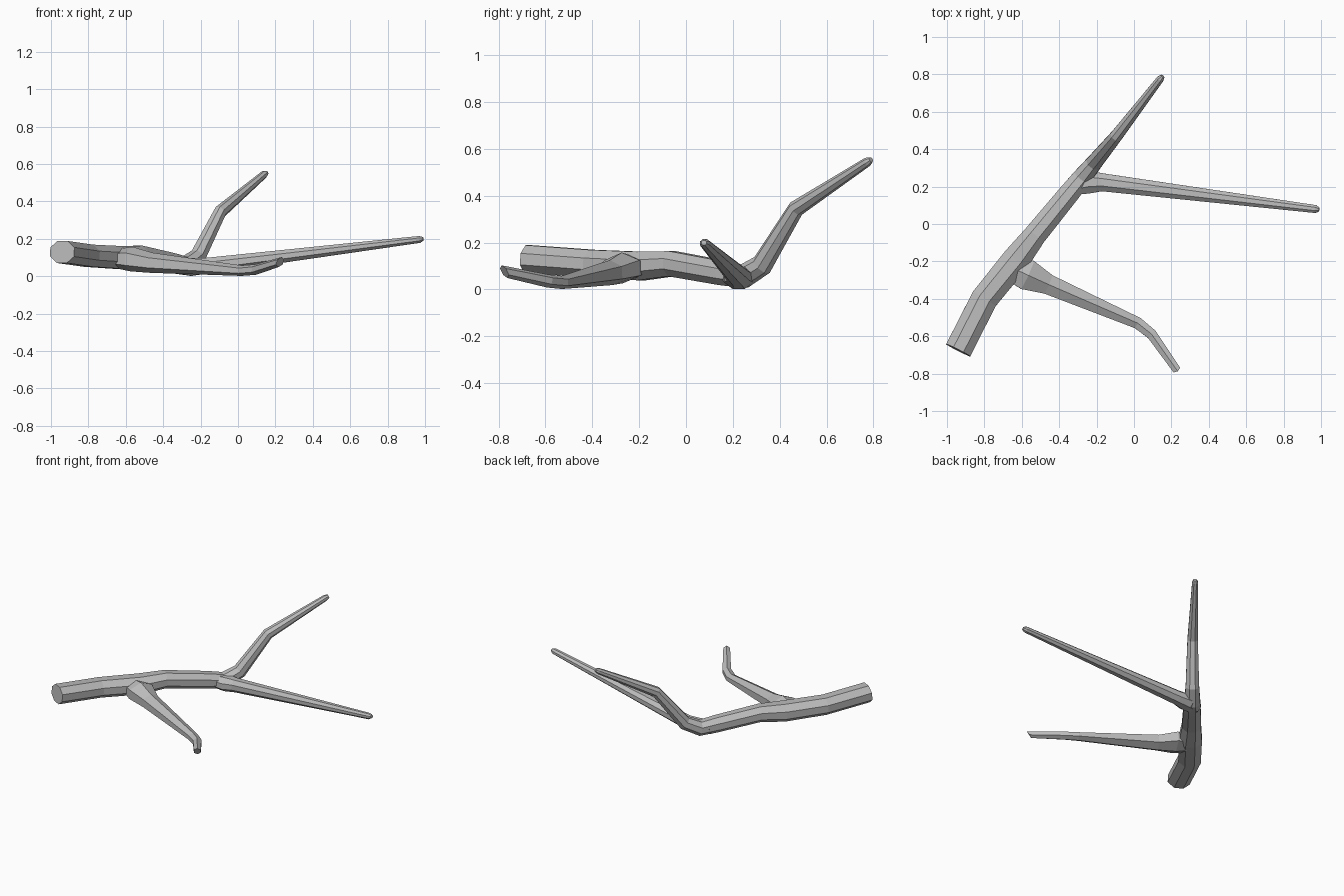
import bpy, bmesh, math
from mathutils import Vector

if "Cube" in bpy.data.objects:
    bpy.data.objects.remove(bpy.data.objects["Cube"], do_unlink=True)

bark = bpy.data.materials.new("grey_bark")
bark.use_nodes = True
grey = (0.5, 0.5, 0.5, 1)
bark.diffuse_color = grey
bark.node_tree.nodes["Principled BSDF"].inputs["Base Color"].default_value = grey


def limb(name, path, sides, end_slant=0.0):
    """Loft a faceted tube through (x, y, z, half width, half height) stations."""
    points = [Vector(p[:3]) for p in path]
    last = len(path) - 1
    bm = bmesh.new()
    rings = []
    for i, p in enumerate(path):
        tangent = Vector()
        if i > 0:
            tangent += (points[i] - points[i - 1]).normalized()
        if i < last:
            tangent += (points[i + 1] - points[i]).normalized()
        tangent.normalize()
        side = tangent.cross(Vector((0, 0, 1))).normalized()
        up = side.cross(tangent)
        ring = []
        for k in range(sides):
            a = math.tau * (k + 0.5) / sides
            co = points[i] + side * math.cos(a) * p[3] + up * math.sin(a) * p[4]
            if i == last:
                co += tangent * math.sin(a) * end_slant
            ring.append(bm.verts.new(co))
        rings.append(ring)
    for a, b in zip(rings, rings[1:]):
        for k in range(sides):
            n = (k + 1) % sides
            bm.faces.new((a[k], a[n], b[n], b[k]))
    bm.faces.new(rings[0])
    bm.faces.new(rings[-1])
    bmesh.ops.recalc_face_normals(bm, faces=bm.faces)
    mesh = bpy.data.meshes.new(name)
    bm.to_mesh(mesh)
    bm.free()
    mesh.materials.append(bark)
    obj = bpy.data.objects.new(name, mesh)
    bpy.context.collection.objects.link(obj)
    return obj


# Main stem, running on into the raised back branch
branch = limb("branch", [
    (-0.94, -0.675, 0.13, 0.078, 0.064),
    (-0.80, -0.40, 0.11, 0.078, 0.064),
    (-0.63, -0.19, 0.10, 0.08, 0.066),
    (-0.53, -0.06, 0.11, 0.066, 0.058),
    (-0.35, 0.16, 0.07, 0.06, 0.056),
    (-0.28, 0.245, 0.055, 0.056, 0.052),
    (-0.215, 0.325, 0.105, 0.047, 0.047),
    (-0.095, 0.47, 0.345, 0.036, 0.036),
    (0.14, 0.775, 0.545, 0.021, 0.02),
    (0.153, 0.79, 0.554, 0.012, 0.012)], 8)

# Long straight side twig
side_twig = limb("side_twig", [
    (-0.34, 0.20, 0.06, 0.05, 0.045),
    (-0.25, 0.225, 0.05, 0.068, 0.052),
    (-0.17, 0.223, 0.056, 0.052, 0.046),
    (0.97, 0.08, 0.197, 0.023, 0.02),
    (0.99, 0.077, 0.2, 0.012, 0.011)], 8)

# Front twig with a flared base and a bent, obliquely cut tip
front_twig = limb("front_twig", [
    (-0.66, -0.23, 0.095, 0.08, 0.05),
    (-0.57, -0.272, 0.092, 0.095, 0.066),
    (-0.46, -0.322, 0.072, 0.062, 0.054),
    (0.02, -0.53, 0.03, 0.036, 0.028),
    (0.095, -0.59, 0.036, 0.032, 0.028),
    (0.225, -0.775, 0.076, 0.025, 0.024)], 6, 0.02)

# Merge the limbs into one surface
bpy.context.view_layer.objects.active = branch
for twig in (side_twig, front_twig):
    join = branch.modifiers.new("join", "BOOLEAN")
    join.operation = "UNION"
    join.solver = "EXACT"
    join.object = twig
    bpy.ops.object.modifier_apply(modifier=join.name)
    bpy.data.objects.remove(twig, do_unlink=True)
